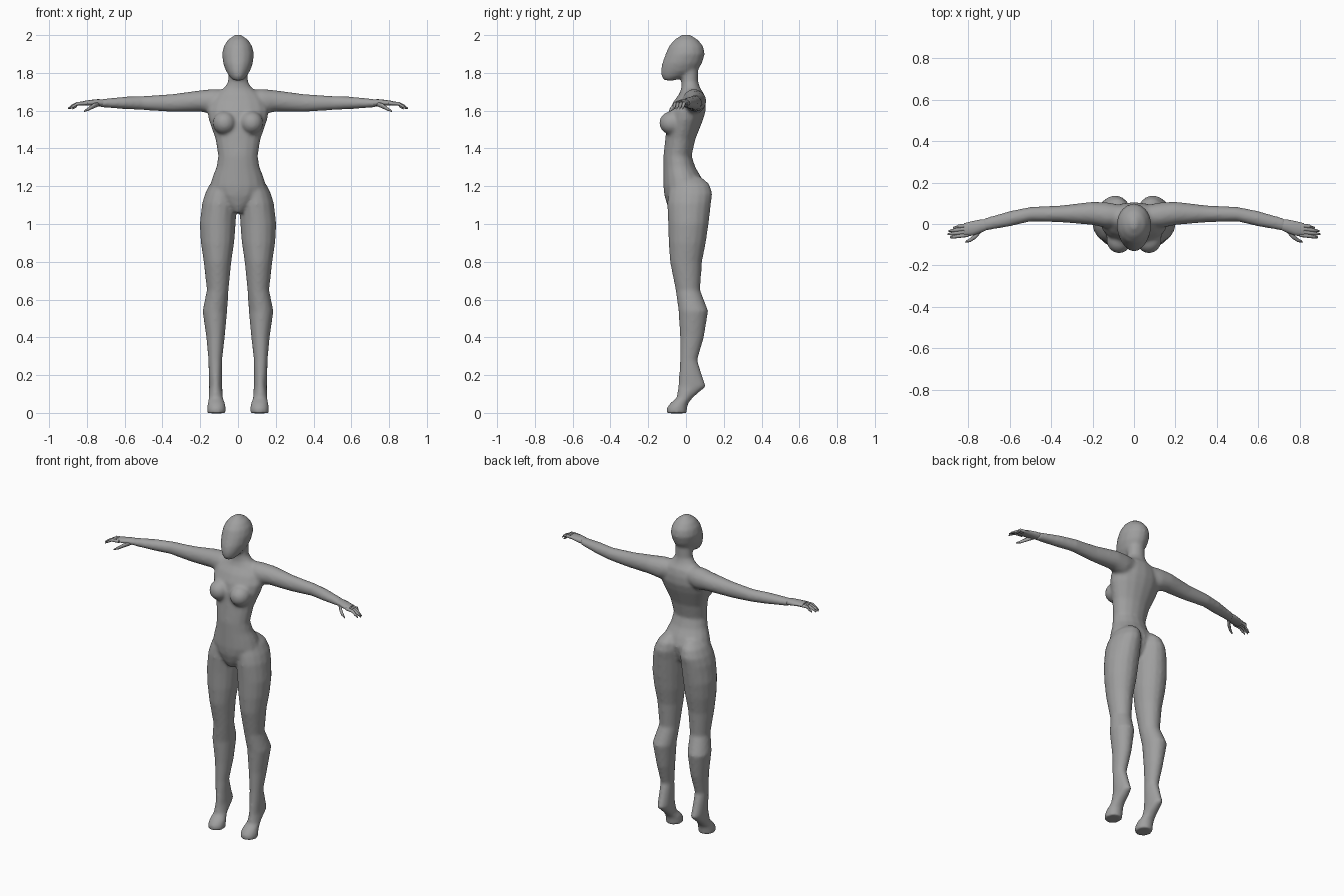
import bpy, bmesh, math
from mathutils import Vector

cube = bpy.data.objects.get("Cube")
if cube:
    bpy.data.objects.remove(cube, do_unlink=True)

grey = bpy.data.materials.new("mannequin grey")
grey.use_nodes = True
tone = (0.35, 0.35, 0.35, 1)
grey.diffuse_color = tone
grey.node_tree.nodes["Principled BSDF"].inputs["Base Color"].default_value = tone


def skin(bm, rings):
    """Bridge rings of points into a closed tube."""
    loops = [[bm.verts.new(p) for p in ring] for ring in rings]
    count = len(loops[0])
    for a, b in zip(loops, loops[1:]):
        for i in range(count):
            j = (i + 1) % count
            bm.faces.new((a[i], a[j], b[j], b[i]))
    bm.faces.new(loops[0][::-1])
    bm.faces.new(loops[-1])


def loft(bm, sections, along="z", side=1, sides=16):
    """Sections are (position, low u, high u, low v, high v) ellipses."""
    rings = []
    for pos, u0, u1, v0, v1 in sections:
        ring = []
        for i in range(sides):
            t = math.tau * i / sides
            u = (u0 + u1) / 2 + (u1 - u0) / 2 * math.cos(t)
            v = (v0 + v1) / 2 + (v1 - v0) / 2 * math.sin(t)
            p = (u, v, pos) if along == "z" else (pos, u, v)
            ring.append((p[0] * side, p[1], p[2]))
        rings.append(ring)
    skin(bm, rings)


def tube(bm, points, radii, side, sides=8):
    """Tapered finger that follows a path leading away from the body."""
    rings = []
    for p, r in zip(points, radii):
        ring = []
        for i in range(sides):
            t = math.tau * i / sides
            ring.append((p[0] * side, p[1] + r * math.cos(t), p[2] + r * math.sin(t)))
        rings.append(ring)
    skin(bm, rings)


def ball(bm, centre, size):
    made = bmesh.ops.create_uvsphere(bm, u_segments=20, v_segments=12, radius=1)
    for v in made["verts"]:
        v.co = Vector(c + s * k for c, s, k in zip(centre, size, v.co))


def finish(name, bm):
    bmesh.ops.recalc_face_normals(bm, faces=bm.faces)
    mesh = bpy.data.meshes.new(name)
    bm.to_mesh(mesh)
    bm.free()
    mesh.materials.append(grey)
    obj = bpy.data.objects.new(name, mesh)
    bpy.context.collection.objects.link(obj)
    bpy.ops.object.select_all(action="DESELECT")
    obj.select_set(True)
    bpy.context.view_layer.objects.active = obj
    return obj


body = bmesh.new()

# Torso and neck: height, half width, front, back
torso = [(1.06, .03, -.08, .02), (1.1, .08, -.1, .07), (1.15, .13, -.115, .09),
         (1.2, .15, -.12, .1), (1.25, .135, -.12, .08), (1.3, .115, -.12, .05),
         (1.36, .105, -.12, .03), (1.45, .12, -.11, .05), (1.55, .155, -.1, .09),
         (1.6, .165, -.09, .105), (1.65, .15, -.065, .105), (1.69, .12, -.035, .095),
         (1.72, .075, -.025, .075), (1.75, .054, -.025, .065), (1.84, .05, -.03, .065)]
loft(body, [(z, -w, w, f, b) for z, w, f, b in torso])

# Head: height, half width, front, back
head = [(1.76, .024, -.115, -.06), (1.78, .045, -.13, .0), (1.81, .064, -.134, .06),
        (1.85, .079, -.127, .085), (1.9, .085, -.108, .1), (1.94, .076, -.092, .092),
        (1.975, .054, -.062, .064), (2.003, .014, -.02, .02)]
loft(body, [(z, -w, w, f, b) for z, w, f, b in head])

# Legs with hips and raised heels: height, inner, outer, front, back
leg = [(1.25, .03, .11, -.06, .08), (1.21, .012, .15, -.085, .125),
       (1.16, .006, .175, -.095, .14), (1.11, .006, .19, -.1, .133),
       (1.0, .012, .203, -.095, .12), (.9, .02, .197, -.092, .105), (.8, .035, .182, -.085, .085),
       (.65, .05, .165, -.055, .075), (.54, .057, .188, -.04, .118),
       (.4, .07, .168, -.032, .095), (.28, .084, .157, -.032, .06),
       (.2, .084, .155, -.037, .085), (.14, .083, .153, -.042, .107),
       (.08, .08, .155, -.05, .035), (.05, .068, .161, -.085, .012),
       (.025, .064, .164, -.103, .006), (-.002, .064, .164, -.103, .004)]

# Arms: distance, front, back, bottom, top
arm = [(.05, -.01, .09, 1.6, 1.71), (.13, -.02, .105, 1.58, 1.715),
       (.2, -.005, .108, 1.595, 1.708), (.35, .008, .09, 1.593, 1.688),
       (.5, .012, .083, 1.603, 1.678), (.6, -.012, .063, 1.608, 1.674),
       (.73, -.035, .026, 1.618, 1.661)]

for side in (-1, 1):
    loft(body, leg, side=side)
    loft(body, arm, along="x", side=side)
    # Bust
    ball(body, (.072 * side, -.075, 1.535), (.062, .067, .062))

# Merge the body parts into one soft skin
obj = finish("body", body)
remesh = obj.modifiers.new("merge", "REMESH")
remesh.mode = "VOXEL"
remesh.voxel_size = .009
soften = obj.modifiers.new("soften", "SMOOTH")
soften.factor = .5
soften.iterations = 8
for mod in ("merge", "soften"):
    bpy.ops.object.modifier_apply(modifier=mod)
bpy.ops.object.shade_smooth()

# Hands: palm, four curled fingers and a thumb
palm = [(.7, -.024, .022, 1.621, 1.658), (.74, -.042, .022, 1.623, 1.661),
        (.78, -.056, .014, 1.626, 1.657), (.82, -.06, .004, 1.627, 1.651)]
for side, label in ((-1, "right"), (1, "left")):
    hand = bmesh.new()
    loft(hand, palm, along="x", side=side, sides=12)
    for k, reach in enumerate((.875, .895, .9, .89)):
        y = -.006 - .0155 * k
        path = [(.8, y, 1.639), (.85, y - .006, 1.637), (.88 * reach / .9, y - .01, 1.624),
                (reach, y - .012, 1.611)]
        tube(hand, path, (.01, .0095, .008, .004), side)
    thumb = [(.735, -.025, 1.637), (.765, -.058, 1.625), (.79, -.077, 1.61), (.815, -.087, 1.597)]
    tube(hand, thumb, (.013, .013, .01, .004), side)
    finish(label + "_hand", hand)
    bpy.ops.object.shade_smooth_by_angle(angle=math.radians(60))
